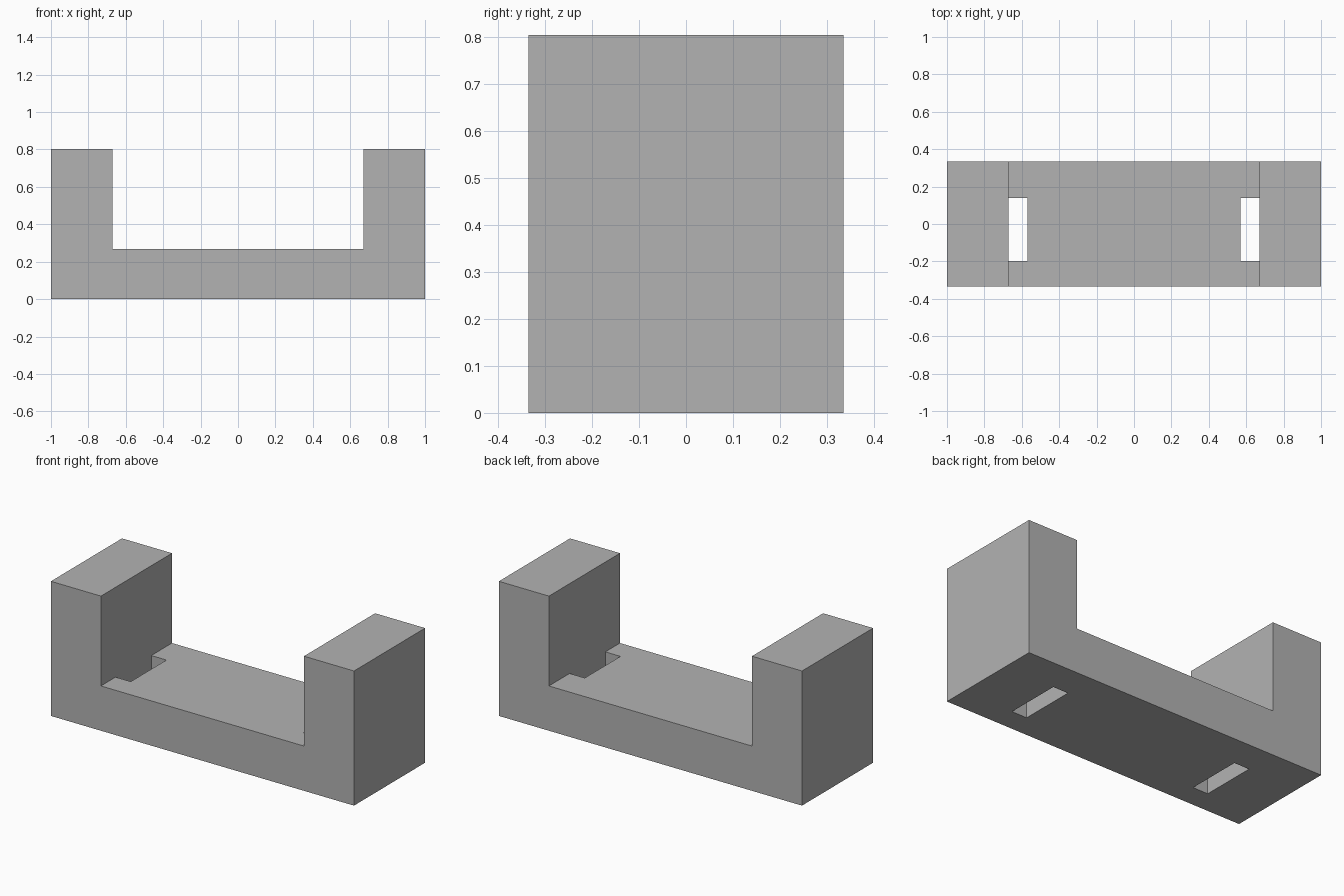
import bpy
import bmesh

cube = bpy.data.objects.get("Cube")
if cube:
    bpy.data.objects.remove(cube, do_unlink=True)

# Main dimensions
XS = [-1.0, -0.67, -0.57, 0.57, 0.67, 1.0]   # ends, pillar faces, slot edges
YS = [-0.335, -0.197, 0.14, 0.335]           # sides and slot edges
BASE_H, PILLAR_H = 0.267, 0.803

grey = bpy.data.materials.new("plain_grey")
grey.use_nodes = True
colour = (0.45, 0.45, 0.45, 1.0)
grey.diffuse_color = colour
grey.node_tree.nodes["Principled BSDF"].inputs["Base Color"].default_value = colour

bm = bmesh.new()


def raise_faces(faces, height):
    """Extrude a set of faces upward and return the new top faces."""
    geom = bmesh.ops.extrude_face_region(bm, geom=faces)["geom"]
    verts = [g for g in geom if isinstance(g, bmesh.types.BMVert)]
    bmesh.ops.translate(bm, vec=(0, 0, height), verts=verts)
    return [g for g in geom if isinstance(g, bmesh.types.BMFace)]


# Base footprint, leaving the two slots open
grid = [[bm.verts.new((x, y, 0)) for y in YS] for x in XS]
footprint = []
for i in range(len(XS) - 1):
    for j in range(len(YS) - 1):
        if i in (1, 3) and j == 1:
            continue
        footprint.append(bm.faces.new(
            (grid[i][j], grid[i + 1][j], grid[i + 1][j + 1], grid[i][j + 1])))

# Base plate: keep the footprint as the underside
bottom = bmesh.ops.duplicate(bm, geom=footprint)["geom"]
deck = raise_faces(footprint, BASE_H)
bmesh.ops.delete(bm, geom=[f for f in footprint if f.is_valid], context="FACES")

# End pillars rise from the outer cells of the deck
outer = [f for f in deck if abs(f.calc_center_median().x) > XS[4]]
raise_faces(outer, PILLAR_H - BASE_H)
bmesh.ops.delete(bm, geom=[f for f in outer if f.is_valid], context="FACES")

bmesh.ops.remove_doubles(bm, verts=bm.verts[:], dist=0.0001)
bmesh.ops.recalc_face_normals(bm, faces=bm.faces[:])

mesh = bpy.data.meshes.new("slotted_bracket")
bm.to_mesh(mesh)
bm.free()
mesh.materials.append(grey)
bracket = bpy.data.objects.new("slotted_bracket", mesh)
bpy.context.collection.objects.link(bracket)
